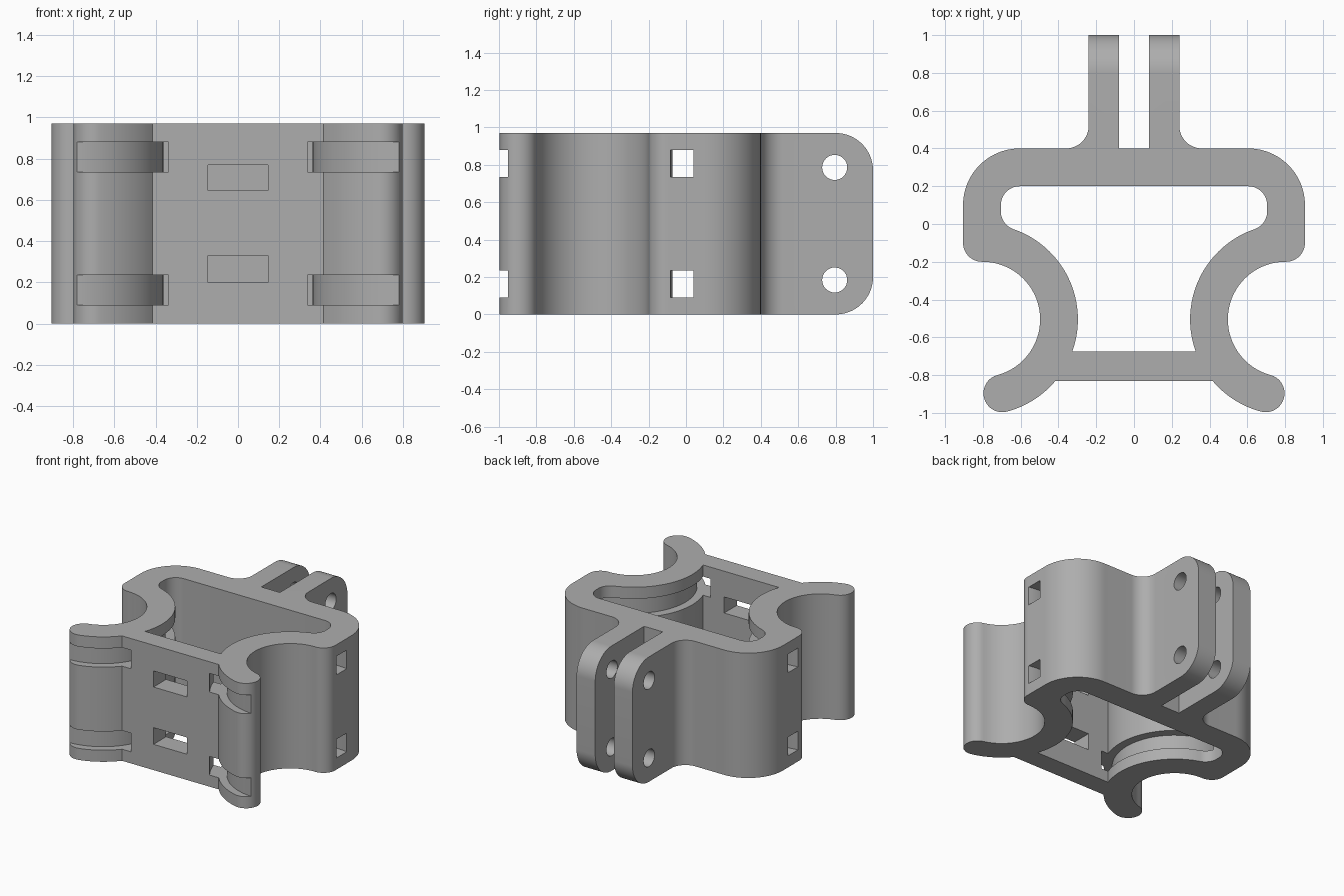
import bpy
import bmesh
from math import cos, sin, radians, sqrt, asin, degrees
from mathutils import Vector

if "Cube" in bpy.data.objects:
    bpy.data.objects.remove(bpy.data.objects["Cube"])

H = 0.97                      # height of the clamp
CX, CY = 0.802, -0.505        # centre of each side cradle
R_IN, R_OUT = 0.305, 0.505    # cradle wall radii

grey = bpy.data.materials.new("plain grey")
grey.use_nodes = True
grey.diffuse_color = (0.42, 0.42, 0.42, 1)
grey.node_tree.nodes["Principled BSDF"].inputs["Base Color"].default_value = (0.42, 0.42, 0.42, 1)


def arc(cx, cy, r, a0, a1, n=16):
    angles = [radians(a0 + (a1 - a0) * i / n) for i in range(n + 1)]
    return [(cx + r * cos(a), cy + r * sin(a)) for a in angles]


def mirrored(half):
    """Close a half outline with its reflection in x."""
    return half + [(-x, y) for x, y in reversed(half)]


def prism(name, points, low, high, axis="z"):
    """Extrude a closed outline along z, or a (y, z) outline along x."""
    bm = bmesh.new()
    place = (lambda u, v: (u, v, low)) if axis == "z" else (lambda u, v: (low, u, v))
    face = bm.faces.new([bm.verts.new(place(u, v)) for u, v in points])
    top = bmesh.ops.extrude_face_region(bm, geom=[face])["geom"]
    shift = Vector((0, 0, high - low)) if axis == "z" else Vector((high - low, 0, 0))
    bmesh.ops.translate(bm, vec=shift, verts=[g for g in top if isinstance(g, bmesh.types.BMVert)])
    bmesh.ops.recalc_face_normals(bm, faces=bm.faces)
    mesh = bpy.data.meshes.new(name)
    bm.to_mesh(mesh)
    bm.free()
    mesh.materials.append(grey)
    obj = bpy.data.objects.new(name, mesh)
    bpy.context.collection.objects.link(obj)
    return obj


def box(name, x, y, z):
    outline = [(x[0], y[0]), (x[1], y[0]), (x[1], y[1]), (x[0], y[1])]
    return prism(name, outline, z[0], z[1])


def cut(target, cutter):
    cutter.hide_render = True
    mod = target.modifiers.new("cut", "BOOLEAN")
    mod.operation, mod.solver, mod.object = "DIFFERENCE", "EXACT", cutter
    bpy.context.view_layer.objects.active = target
    bpy.ops.object.modifier_apply(modifier=mod.name)
    bpy.data.objects.remove(cutter)


# Outer outline: lug, shoulder, cradle, rounded tip, front plate
mid = (R_IN + R_OUT) / 2
tip = (CX + mid * cos(radians(255)), CY + mid * sin(radians(255)))
front_y = -0.83
plate_angle = 180 + degrees(asin((CY - front_y) / R_OUT))
half = [(0.08, 0.4), (0.08, 1.0), (0.24, 1.0)]
half += arc(0.36, 0.52, 0.12, 180, 270, 12)
half += arc(0.605, 0.1, 0.3, 90, 0, 24)
half += arc(0.805, -0.1, 0.1, 0, -90, 12)
half += arc(CX, CY, R_IN, 90.5, 255, 40)
half += arc(*tip, 0.1, 75, -105, 20)[1:]
half += arc(CX, CY, R_OUT, 255, plate_angle, 14)[1:]
body = prism("clamp_body", mirrored(half), 0, H)

# Central cavity through the full height
fx, fr = 0.605, 0.1
fy = CY + sqrt((R_OUT + fr) ** 2 - (CX - fx) ** 2)
touch = -degrees(asin((fy - CY) / (R_OUT + fr)))
back_angle = 180 + degrees(asin((CY + 0.675) / R_OUT))
cavity = arc(fx, 0.1, fr, 90, 0, 12)
cavity += arc(fx, fy, fr, 0, touch, 12)
cavity += arc(CX, CY, R_OUT, 180 + touch, back_angle, 36)[1:]
cut(body, prism("cavity_cutter", mirrored(cavity), -0.1, H + 0.1))

# Rounded lug corners and bolt holes
for low in (True, False):
    corner = arc(0.8, 0.2, 0.2, -90, 0, 20) + [(1.1, 0.2), (1.1, -0.1), (0.8, -0.1)]
    hole = arc(0.795, 0.184, 0.067, 0, 348.75, 31)
    for name, outline in (("corner_cutter", corner), ("bolt_hole_cutter", hole)):
        if not low:
            outline = [(y, H - z) for y, z in outline]
        cut(body, prism(name, outline, -0.5, 0.5, "x"))

# Strap channels: ring cuts round each cradle
for z in ((0.09, 0.235), (0.735, 0.88)):
    for side in (-1, 1):
        outer = arc(side * CX, -0.512, 0.563, 0, 356.25, 95)
        inner = arc(side * CX, -0.512, 0.441, 0, 356.25, 95)
        ring = prism("strap_channel_cutter", outer, *z)
        cut(ring, prism("strap_core_cutter", inner, z[0] - 0.05, z[1] + 0.05))
        cut(body, ring)

# Strap slots through the front plate
for z in ((0.2, 0.33), (0.645, 0.77)):
    cut(body, box("plate_slot_cutter", (-0.145, 0.145), (-0.9, -0.6), z))

# Smooth curved walls, keep crisp edges
bpy.ops.object.select_all(action="DESELECT")
body.select_set(True)
bpy.context.view_layer.objects.active = body
bpy.ops.object.shade_smooth_by_angle(angle=radians(25))
